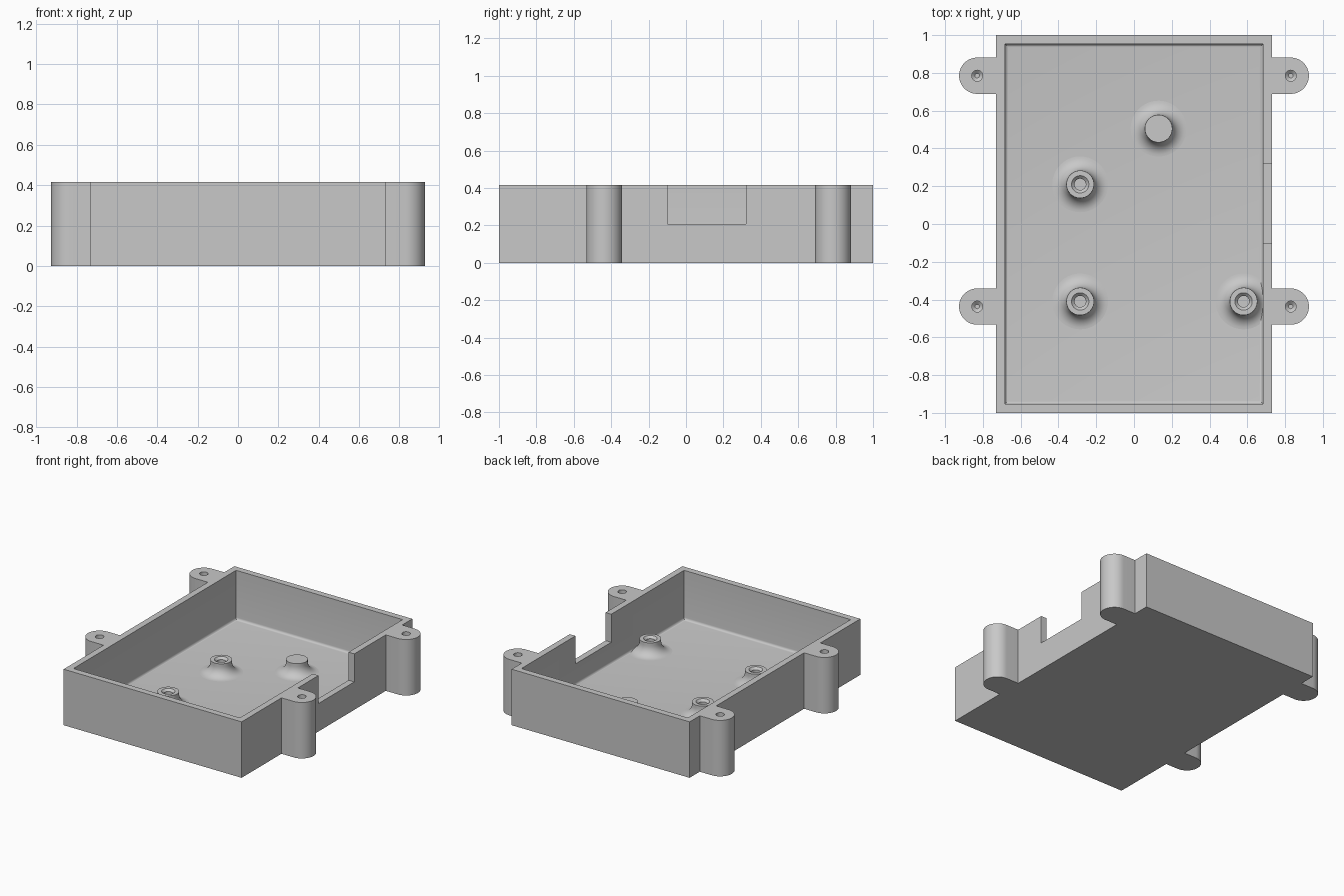
import bpy, bmesh
from math import pi, sin, cos, radians

if "Cube" in bpy.data.objects:
    bpy.data.objects.remove(bpy.data.objects["Cube"], do_unlink=True)

HEIGHT, FLOOR = 0.415, 0.05
HALF_X, HALF_Y, WALL = 0.73, 1.0, 0.047

grey = bpy.data.materials.new("plain grey")
grey.use_nodes = True
colour = (0.58, 0.58, 0.58, 1)
grey.diffuse_color = colour
grey.node_tree.nodes["Principled BSDF"].inputs["Base Color"].default_value = colour


def add_object(name, bm):
    bmesh.ops.recalc_face_normals(bm, faces=bm.faces)
    mesh = bpy.data.meshes.new(name)
    bm.to_mesh(mesh)
    bm.free()
    mesh.materials.append(grey)
    ob = bpy.data.objects.new(name, mesh)
    bpy.context.collection.objects.link(ob)
    return ob


def activate(ob):
    bpy.ops.object.select_all(action='DESELECT')
    ob.select_set(True)
    bpy.context.view_layer.objects.active = ob


def smooth(ob):
    activate(ob)
    bpy.ops.object.shade_smooth_by_angle(angle=radians(30))


def cut(ob, cutter):
    mod = ob.modifiers.new("cut", 'BOOLEAN')
    mod.operation, mod.solver, mod.object = 'DIFFERENCE', 'EXACT', cutter
    activate(ob)
    bpy.ops.object.modifier_apply(modifier=mod.name)
    bpy.data.objects.remove(cutter, do_unlink=True)


def box(name, low, high, fillet=0):
    bm = bmesh.new()
    bmesh.ops.create_cube(bm, size=1)
    for v in bm.verts:
        v.co = [(a + b) / 2 + c * (b - a) for a, b, c in zip(low, high, v.co)]
    if fillet:
        bottom = [e for e in bm.edges if all(v.co.z < low[2] + 0.001 for v in e.verts)]
        bmesh.ops.bevel(bm, geom=bottom, offset=fillet, segments=5, profile=0.5,
                        affect='EDGES')
    return add_object(name, bm)


def lathe(name, profile, x, y, sides=40):
    """Turn (radius, z) points around a vertical axis and cap both ends."""
    bm = bmesh.new()
    rings = [[bm.verts.new((x + r * cos(2 * pi * i / sides),
                            y + r * sin(2 * pi * i / sides), z))
              for i in range(sides)] for r, z in profile]
    for a, b in zip(rings, rings[1:]):
        for i in range(sides):
            j = (i + 1) % sides
            bm.faces.new((a[i], a[j], b[j], b[i]))
    bm.faces.new(rings[0])
    bm.faces.new(rings[-1])
    return add_object(name, bm)


# Open tray with a filleted floor and a notch in the left wall
tray = box("tray", (-HALF_X, -HALF_Y, 0), (HALF_X, HALF_Y, HEIGHT))
inner_x, inner_y = HALF_X - WALL, HALF_Y - WALL
cut(tray, box("cavity_cutter", (-inner_x, -inner_y, FLOOR), (inner_x, inner_y, 1), 0.018))
cut(tray, box("notch_cutter", (inner_x - 0.03, -0.1, 0.207), (1, 0.32, 1)))
smooth(tray)


# Full-height mounting ears with blind screw holes
def ear(name, side, y, centre=0.83, radius=0.096, steps=24):
    outline = [(HALF_X, y - radius)]
    for i in range(steps + 1):
        a = pi * (i / steps - 0.5)
        outline.append((centre + radius * cos(a), y + radius * sin(a)))
    outline.append((HALF_X, y + radius))
    bm = bmesh.new()
    base = bm.faces.new([bm.verts.new((side * px, py, 0)) for px, py in outline])
    top = bmesh.ops.extrude_face_region(bm, geom=[base])["geom"]
    bmesh.ops.translate(bm, vec=(0, 0, HEIGHT),
                        verts=[g for g in top if isinstance(g, bmesh.types.BMVert)])
    ob = add_object(name, bm)
    hole = [(0.012, 0.2), (0.029, 0.215), (0.029, 0.5)]
    cut(ob, lathe("hole_cutter", hole, side * centre, y, 24))
    smooth(ob)


for side, side_name in ((1, "left"), (-1, "right")):
    for y, end_name in ((0.785, "back"), (-0.437, "front")):
        ear(f"{end_name}_{side_name}_ear", side, y)

# Standoffs flaring into the floor, three with countersunk holes
TOP, RADIUS, FLARE = 0.145, 0.073, 0.075
flare = [(RADIUS + FLARE * (1 - cos(a)), FLOOR + FLARE * (1 - sin(a)))
         for a in (pi / 2 * i / 10 for i in range(10, -1, -1))]
flare.sort(key=lambda p: p[1])
outside = [(RADIUS + FLARE, FLOOR - 0.01)] + flare + [(RADIUS, TOP)]
screw_hole = [(0.046, TOP), (0.03, TOP - 0.016), (0.03, FLOOR + 0.005)]

for name, x, y, drilled in (("plain_standoff", 0.13, 0.505, False),
                            ("back_right_standoff", -0.285, 0.21, True),
                            ("front_right_standoff", -0.285, -0.41, True),
                            ("front_left_standoff", 0.58, -0.41, True)):
    # The flare of a standoff beside a wall stays inside that wall
    smooth(lathe(name, outside + (screw_hole if drilled else []), x, y))
